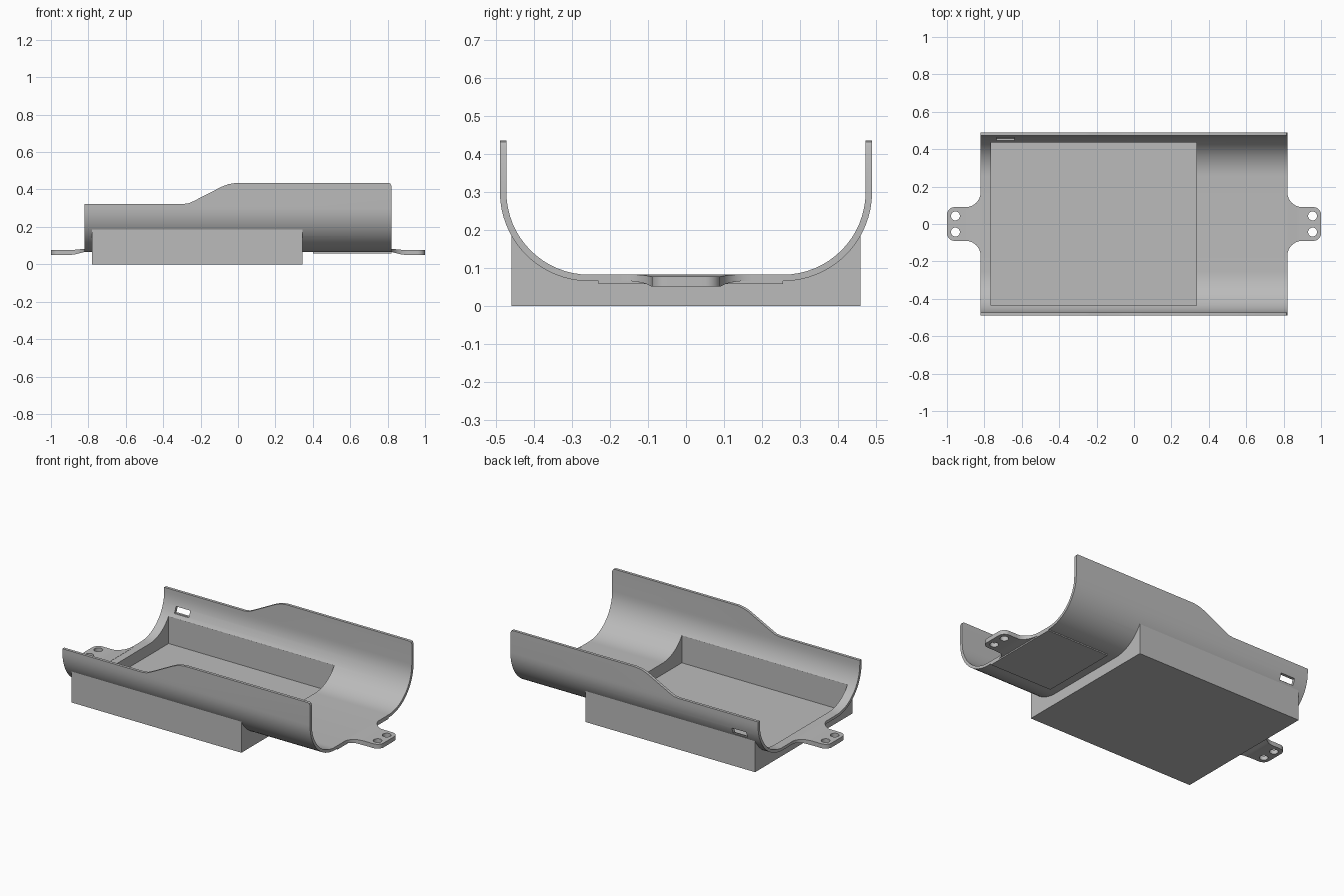
import bpy, bmesh, math

if "Cube" in bpy.data.objects:
    bpy.data.objects.remove(bpy.data.objects["Cube"])

grey = bpy.data.materials.new("plain grey")
grey.diffuse_color = (0.5, 0.5, 0.5, 1)
grey.use_nodes = True
grey.node_tree.nodes["Principled BSDF"].inputs["Base Color"].default_value = grey.diffuse_color


def finish(name, bm):
    bmesh.ops.recalc_face_normals(bm, faces=bm.faces)
    me = bpy.data.meshes.new(name)
    bm.to_mesh(me)
    bm.free()
    me.materials.append(grey)
    ob = bpy.data.objects.new(name, me)
    bpy.context.collection.objects.link(ob)
    return ob


def prism(name, pts, axis, a, b):
    """Extrude a 2D outline along an axis from a to b."""
    place = {'x': lambda u, v, t: (t, u, v),
             'y': lambda u, v, t: (u, t, v),
             'z': lambda u, v, t: (u, v, t)}[axis]
    bm = bmesh.new()
    lo = [bm.verts.new(place(u, v, a)) for u, v in pts]
    hi = [bm.verts.new(place(u, v, b)) for u, v in pts]
    bm.faces.new(lo)
    bm.faces.new(hi)
    n = len(pts)
    for i in range(n):
        j = (i + 1) % n
        bm.faces.new((lo[i], lo[j], hi[j], hi[i]))
    return finish(name, bm)


def rect(u0, u1, v0, v1):
    return [(u0, v0), (u1, v0), (u1, v1), (u0, v1)]


def arc(cx, cy, r, a0, a1, n):
    return [(cx + r * math.cos(math.radians(a0 + (a1 - a0) * i / n)),
             cy + r * math.sin(math.radians(a0 + (a1 - a0) * i / n)))
            for i in range(n + 1)]


def cut(ob, cutter):
    m = ob.modifiers.new("cut", 'BOOLEAN')
    m.operation, m.solver, m.object = 'DIFFERENCE', 'EXACT', cutter
    bpy.context.view_layer.objects.active = ob
    bpy.ops.object.modifier_apply(modifier=m.name)


def smooth(ob):
    bpy.ops.object.select_all(action='DESELECT')
    ob.select_set(True)
    bpy.context.view_layer.objects.active = ob
    bpy.ops.object.shade_smooth_by_angle(angle=math.radians(25))


CY, CZ = 0.255, 0.30          # centre of the bottom corner curves
R_OUT, R_IN = 0.235, 0.218


def trough_curve(r, top):
    """U shape from the left rim to the right rim."""
    right = arc(CY, CZ, r, -90, 0, 16) + [(CY + r, top)]
    return [(-y, z) for y, z in reversed(right)] + right


# curved trough
shell = prism("trough_shell",
              trough_curve(R_OUT, 0.5) + trough_curve(R_IN, 0.5)[::-1],
              'x', -0.82, 0.82)

# stepped rim
rim = [(-1, 0.323), (-0.29, 0.323), (-0.262, 0.327), (-0.235, 0.339),
       (-0.085, 0.416), (-0.05, 0.429), (-0.01, 0.435), (0.805, 0.435),
       (0.815, 0.431), (0.82, 0.42), (1, 0.42), (1, 0.7), (-1, 0.7)]
rim_cutter = prism("rim_cutter", rim, 'y', -0.7, 0.7)
cut(shell, rim_cutter)

# slot in the back wall
slot_cutter = prism("slot_cutter", rect(-0.735, -0.64, 0.198, 0.235), 'y', 0.4, 0.6)
cut(shell, slot_cutter)

# box under the trough, its top following the curve
mid = (R_OUT + R_IN) / 2
reach = math.degrees(math.acos((0.46 - CY) / mid))
side = arc(CY, CZ, mid, -90, -reach, 12)
box = prism("lower_box",
            [(-0.46, 0), (0.46, 0)] + side[::-1] + [(-y, z) for y, z in side],
            'x', -0.78, 0.345)

# open compartment through trough and box
pocket_cutter = prism("pocket_cutter", rect(-0.765, 0.333, -0.436, 0.436),
                      'z', 0.015, 0.6)
cut(shell, pocket_cutter)
cut(box, pocket_cutter)

# thin pad below the trough end
prism("bottom_pad", rect(0.40, 0.82, -0.23, 0.255), 'z', 0.058, 0.07)

# mounting ears on both ends
hole_cutters = []
for s, word in ((-1, "left"), (1, "right")):
    # flared neck
    bm = bmesh.new()
    rings = []
    xs = [0.81] + [0.90 - 0.08 * math.cos(math.radians(a)) for a in range(0, 91, 9)]
    for x in xs:
        w = 0.17 - math.sqrt(max(0, 0.0064 - (0.90 - max(x, 0.82)) ** 2))
        t = min(1, max(0, (x - 0.82) / 0.06))
        z0, z1 = 0.066 - 0.015 * t, 0.083 - 0.006 * t
        rings.append([bm.verts.new((s * x, y, z)) for y, z in
                      ((-w, z0), (w, z0), (w, z1), (-w, z1))])
    for a, b in zip(rings, rings[1:]):
        for i in range(4):
            j = (i + 1) % 4
            bm.faces.new((a[i], a[j], b[j], b[i]))
    bm.faces.new(rings[0])
    bm.faces.new(rings[-1])
    smooth(finish(word + "_ear_neck", bm))

    # flat tab with rounded corners and two holes
    outline = ([(0.90, -0.09)] + arc(0.96, -0.05, 0.04, -90, 0, 8)
               + arc(0.96, 0.05, 0.04, 0, 90, 8) + [(0.90, 0.09)])
    tab = prism(word + "_ear_tab", [(s * x, y) for x, y in outline], 'z', 0.051, 0.077)
    for y in (-0.043, 0.043):
        h = prism("hole_cutter", arc(s * 0.955, y, 0.024, 0, 345, 23), 'z', 0, 0.2)
        cut(tab, h)
        hole_cutters.append(h)
    smooth(tab)

for ob in [rim_cutter, slot_cutter, pocket_cutter] + hole_cutters:
    bpy.data.objects.remove(ob, do_unlink=True)
smooth(shell)
smooth(box)
